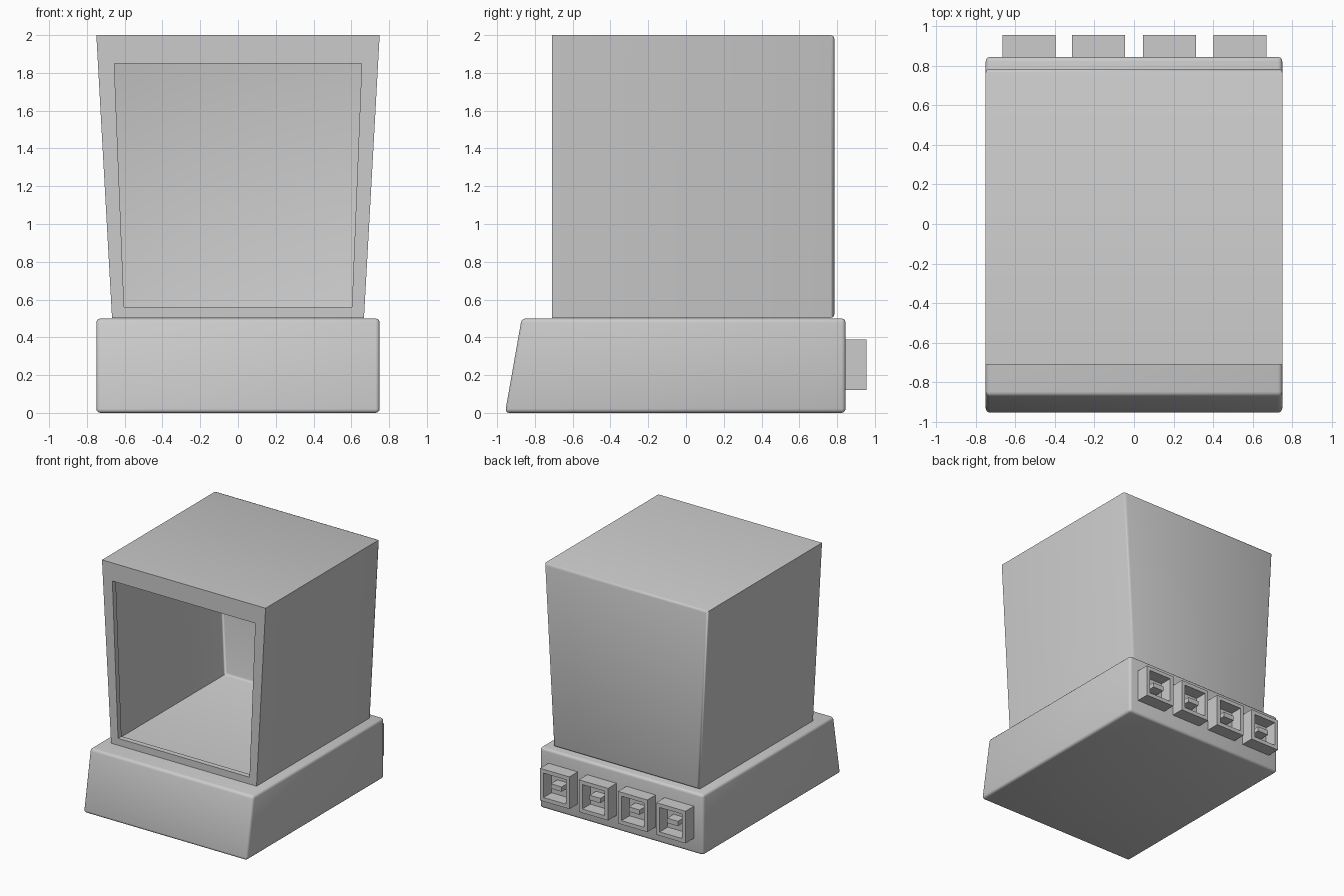
import bpy, bmesh
from math import radians

if "Cube" in bpy.data.objects:
    bpy.data.objects.remove(bpy.data.objects["Cube"])


def finish(name, bm, angle=None):
    bmesh.ops.recalc_face_normals(bm, faces=bm.faces)
    mesh = bpy.data.meshes.new(name)
    bm.to_mesh(mesh)
    bm.free()
    obj = bpy.data.objects.new(name, mesh)
    bpy.context.collection.objects.link(obj)
    if angle:
        bpy.ops.object.select_all(action='DESELECT')
        obj.select_set(True)
        bpy.context.view_layer.objects.active = obj
        bpy.ops.object.shade_smooth_by_angle(angle=radians(angle))
    return obj


def box(bm, x0, x1, y0, y1, z0, z1):
    verts = bmesh.ops.create_cube(bm, size=1)['verts']
    for v in verts:
        v.co = (x1 if v.co.x > 0 else x0, y1 if v.co.y > 0 else y0,
                z1 if v.co.z > 0 else z0)
    return verts


# base: rounded block with a sloping front
bm = bmesh.new()
for v in box(bm, -0.75, 0.75, -0.958, 0.845, 0, 0.5):
    if v.co.y < 0 and v.co.z > 0.1:
        v.co.y = -0.87
bmesh.ops.bevel(bm, geom=bm.edges[:], offset=0.022, segments=3,
                profile=0.5, affect='EDGES')
finish("base", bm, 60)


# housing: thin-walled tapered box, open at the front behind a frame and lip
def ring(bm, y, bottom, top, z0, z1):
    return [bm.verts.new(c) for c in ((-bottom, y, z0), (bottom, y, z0),
                                      (top, y, z1), (-top, y, z1))]


bm = bmesh.new()
rings = [ring(bm, 0.785, 0.667, 0.75, 0.503, 2.0),
         ring(bm, -0.71, 0.667, 0.75, 0.503, 2.0),
         ring(bm, -0.71, 0.603, 0.655, 0.56, 1.85),
         ring(bm, -0.665, 0.603, 0.655, 0.56, 1.85)]
back = bm.faces.new(rings[0])
for a, b in zip(rings, rings[1:]):
    for i in range(4):
        j = (i + 1) % 4
        bm.faces.new((a[i], a[j], b[j], b[i]))
bmesh.ops.bevel(bm, geom=list(back.edges), offset=0.018, segments=2,
                profile=0.5, affect='EDGES')
finish("housing", bm, 60)

# rear sockets: hollow square shells with a small tongue inside
for n, x in enumerate((-0.53, -0.18, 0.18, 0.535), 1):
    bm = bmesh.new()
    box(bm, x - 0.134, x + 0.134, 0.835, 0.955, 0.122, 0.388)
    rear = max(bm.faces, key=lambda f: f.calc_center_median().y)
    bmesh.ops.inset_region(bm, faces=[rear], thickness=0.045)
    hole = bmesh.ops.extrude_discrete_faces(bm, faces=[rear])['faces'][0]
    for v in hole.verts:
        v.co.y = 0.85
    finish(f"socket_{n}", bm)
    bm = bmesh.new()
    box(bm, x - 0.05, x + 0.05, 0.845, 0.935, 0.235, 0.275)
    finish(f"socket_tongue_{n}", bm)
